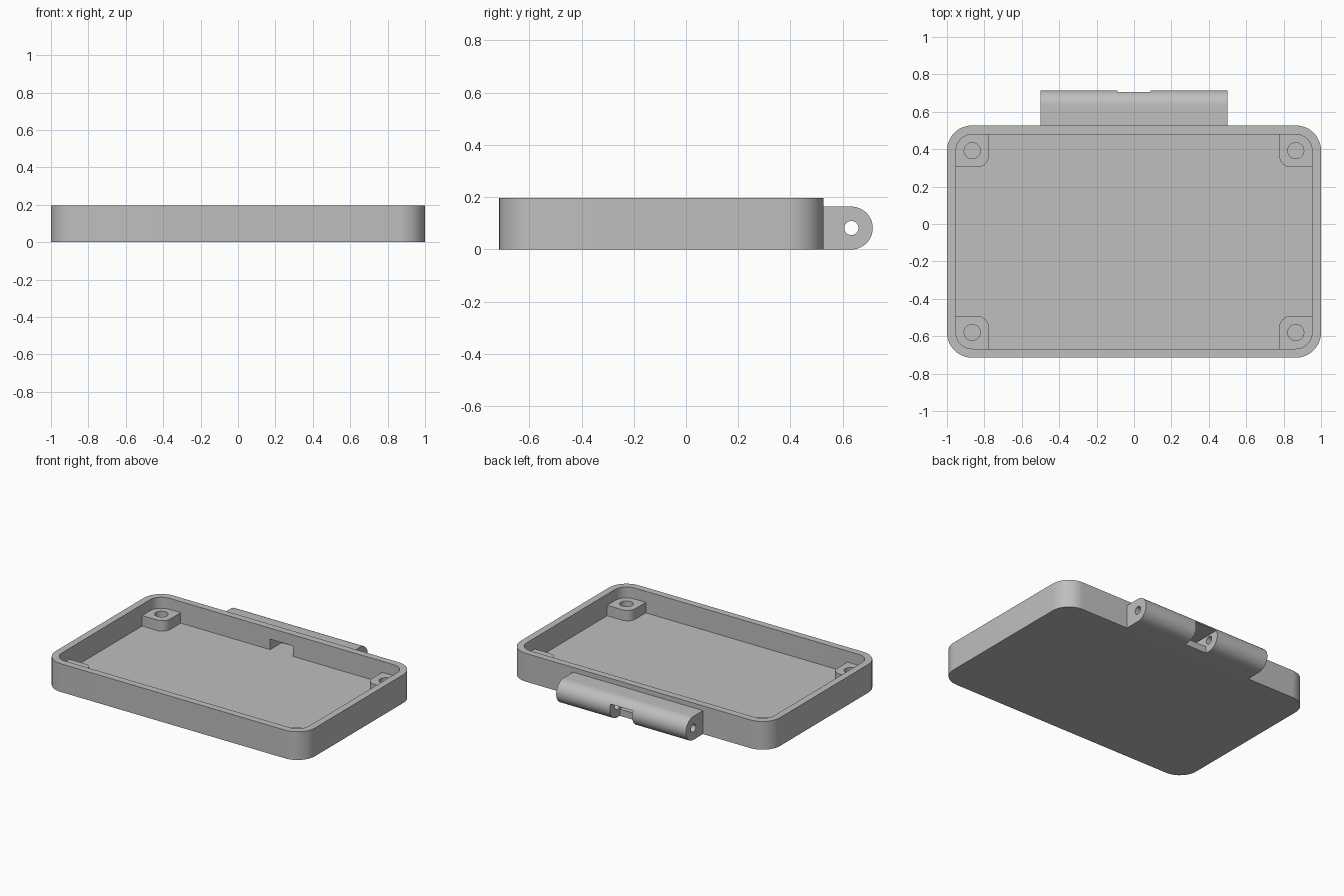
import bpy
import bmesh
from math import cos, sin, pi, radians
from mathutils import Vector

old = bpy.data.objects.get("Cube")
if old:
    bpy.data.objects.remove(old, do_unlink=True)

grey = bpy.data.materials.new("plain_grey")
grey.use_nodes = True
GREY = (0.52, 0.52, 0.52, 1)
grey.diffuse_color = GREY
grey.node_tree.nodes["Principled BSDF"].inputs["Base Color"].default_value = GREY

# Main sizes
HALF_X, HALF_Y, CASE_Y = 1.0, 0.621, -0.094
HEIGHT, FLOOR, WALL = 0.197, 0.047, 0.048
CORNER_R = 0.135
BACK = CASE_Y + HALF_Y
PIN_Y, PIN_Z, BARREL_R = 0.633, 0.082, 0.082
SLOT_X, SLOT_TOP = 0.087, 0.12


def arc(cx, cy, r, start, end, steps=12):
    angles = [start + (end - start) * i / steps for i in range(steps + 1)]
    return [(cx + r * cos(a), cy + r * sin(a)) for a in angles]


def rounded_rect(x0, x1, y0, y1, radii):
    """Corner radii run counter-clockwise from the high x, high y corner."""
    corners = [(x1, y1, -1, -1), (x0, y1, 1, -1), (x0, y0, 1, 1), (x1, y0, -1, 1)]
    points = []
    for i, ((x, y, dx, dy), r) in enumerate(zip(corners, radii)):
        if r:
            points += arc(x + dx * r, y + dy * r, r, i * pi / 2, (i + 1) * pi / 2)
        else:
            points.append((x, y))
    return points


def prism(name, points, lo, hi, axis="Z"):
    """Extrude a profile along Z (points are x, y) or X (points are y, z)."""
    bm = bmesh.new()
    place = (lambda p: (p[0], p[1], lo)) if axis == "Z" else (lambda p: (lo, p[0], p[1]))
    face = bm.faces.new([bm.verts.new(place(p)) for p in points])
    top = bmesh.ops.extrude_face_region(bm, geom=[face])["geom"]
    shift = Vector((0, 0, hi - lo)) if axis == "Z" else Vector((hi - lo, 0, 0))
    bmesh.ops.translate(bm, vec=shift, verts=[g for g in top if isinstance(g, bmesh.types.BMVert)])
    bmesh.ops.recalc_face_normals(bm, faces=bm.faces)
    mesh = bpy.data.meshes.new(name)
    bm.to_mesh(mesh)
    bm.free()
    mesh.materials.append(grey)
    obj = bpy.data.objects.new(name, mesh)
    bpy.context.collection.objects.link(obj)
    return obj


def select(obj):
    bpy.ops.object.select_all(action="DESELECT")
    obj.select_set(True)
    bpy.context.view_layer.objects.active = obj


def cut(obj, cutter):
    cutter.hide_render = True
    mod = obj.modifiers.new("cut", "BOOLEAN")
    mod.operation = "DIFFERENCE"
    mod.solver = "EXACT"
    mod.object = cutter
    select(obj)
    bpy.ops.object.modifier_apply(modifier=mod.name)
    bpy.data.objects.remove(cutter, do_unlink=True)


def tunnel():
    # Slot through the back wall into the hinge
    return prism("slot_cutter", rounded_rect(-SLOT_X, SLOT_X, BACK - 0.1, 0.62, [0] * 4),
                 FLOOR, SLOT_TOP)


# Open tray with rounded corners
case = prism("case", rounded_rect(-HALF_X, HALF_X, CASE_Y - HALF_Y, BACK, [CORNER_R] * 4), 0, HEIGHT)
inner_x, inner_y = HALF_X - WALL, HALF_Y - WALL
cavity = rounded_rect(-inner_x, inner_x, CASE_Y - inner_y, CASE_Y + inner_y, [CORNER_R - WALL] * 4)
cut(case, prism("cavity_cutter", cavity, FLOOR, HEIGHT + 0.1))
cut(case, tunnel())

# Hinge barrel with pin hole and central opening
profile = [(BACK, 0)] + arc(PIN_Y, PIN_Z, BARREL_R, -pi / 2, pi / 2, 28) + [(BACK, PIN_Z + BARREL_R)]
hinge = prism("hinge_barrel", profile, -0.5, 0.5, "X")
cut(hinge, prism("pin_cutter", arc(PIN_Y, PIN_Z, 0.027, 0, 2 * pi, 32)[:-1], -0.6, 0.6, "X"))
cut(hinge, prism("opening_cutter", rounded_rect(-SLOT_X, SLOT_X, 0.605, 0.8, [0] * 4), -0.1, SLOT_TOP))
cut(hinge, tunnel())

# Corner posts with blind screw holes
posts = []
for sx, side in ((1, "left"), (-1, "right")):
    for sy, end in ((1, "back"), (-1, "front")):
        outline = rounded_rect(inner_x - 0.175, inner_x + 0.01, inner_y - 0.175, inner_y + 0.01,
                               [CORNER_R - WALL, 0, 0.06, 0])
        hole = arc(HALF_X - CORNER_R, HALF_Y - CORNER_R, 0.043, 0, 2 * pi, 36)[:-1]
        shapes = [[(sx * x, CASE_Y + sy * y) for x, y in s] for s in (outline, hole)]
        post = prism(f"{end}_{side}_post", shapes[0], FLOOR / 2, 0.12)
        cut(post, prism("screw_cutter", shapes[1], 0, HEIGHT))
        posts.append(post)

for part in [case, hinge] + posts:
    select(part)
    bpy.ops.object.shade_smooth_by_angle(angle=radians(30))
